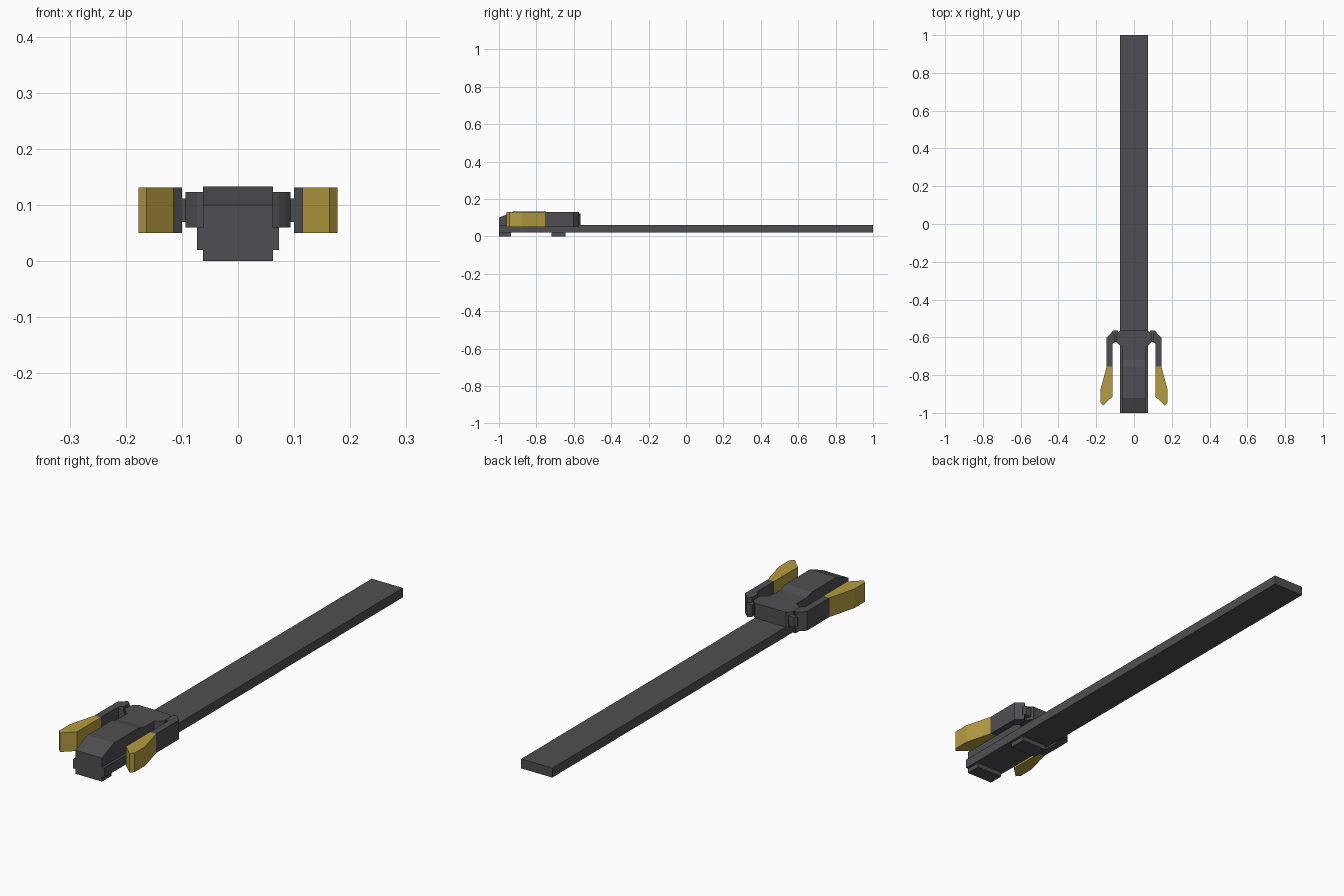
import bpy
import bmesh

cube = bpy.data.objects.get("Cube")
if cube:
    bpy.data.objects.remove(cube, do_unlink=True)


def material(name, colour):
    mat = bpy.data.materials.new(name)
    mat.use_nodes = True
    mat.diffuse_color = (*colour, 1)
    mat.node_tree.nodes["Principled BSDF"].inputs["Base Color"].default_value = (*colour, 1)
    return mat


GREY = material("dark grey", (0.078, 0.076, 0.084))
YELLOW = material("mustard yellow", (0.46, 0.335, 0.053))


def prism(name, points, low, high, mat, axis="z"):
    """Extrude an outline: xy points along z, or yz points along x."""
    def place(p, d):
        return (p[0], p[1], d) if axis == "z" else (d, p[0], p[1])
    bm = bmesh.new()
    bottom = [bm.verts.new(place(p, low)) for p in points]
    top = [bm.verts.new(place(p, high)) for p in points]
    bm.faces.new(bottom)
    bm.faces.new(top)
    for i in range(len(points)):
        j = (i + 1) % len(points)
        bm.faces.new((bottom[i], bottom[j], top[j], top[i]))
    bmesh.ops.recalc_face_normals(bm, faces=bm.faces)
    mesh = bpy.data.meshes.new(name)
    bm.to_mesh(mesh)
    bm.free()
    mesh.materials.append(mat)
    obj = bpy.data.objects.new(name, mesh)
    bpy.context.collection.objects.link(obj)
    return obj


def box(name, x0, x1, y0, y1, z0, z1, mat=GREY):
    return prism(name, [(x0, y0), (x1, y0), (x1, y1), (x0, y1)], z0, z1, mat)


def mirrored(points):
    """Complete a half outline across x = 0."""
    return points + [(-x, y) for x, y in reversed(points)]


# Strap and the two pads under it
box("strap", -0.073, 0.073, -1, 1, 0.02, 0.06)
box("front_pad", -0.062, 0.062, -1, -0.935, 0, 0.02)
box("rear_pad", -0.062, 0.062, -0.72, -0.645, 0, 0.02)

# Housing with sloped nose and a small step down at the rear
prism("housing", [(-1, 0.06), (-1, 0.10), (-0.92, 0.133), (-0.755, 0.133),
                  (-0.72, 0.123), (-0.60, 0.123), (-0.60, 0.06)],
      -0.062, 0.062, GREY, "x")

# Crosspiece carrying the hinges
prism("crosspiece", mirrored([(0.062, -0.65), (0.073, -0.645), (0.085, -0.635),
                              (0.094, -0.625), (0.094, -0.585), (0.073, -0.565)]),
      0.06, 0.123, GREY)

# Side levers, each with hinge, arm and coloured grip
for side, s in (("left", 1), ("right", -1)):
    def outline(points):
        return [(s * x, y) for x, y in points]
    prism(side + "_hinge", outline([(0.085, -0.625), (0.12, -0.625), (0.12, -0.575),
                                    (0.112, -0.565), (0.085, -0.565)]),
          0.07, 0.111, GREY)
    prism(side + "_lever_arm", outline([(0.115, -0.755), (0.145, -0.755), (0.145, -0.602),
                                        (0.115, -0.573), (0.10, -0.585), (0.10, -0.625),
                                        (0.115, -0.635)]),
          0.05, 0.131, GREY)
    prism(side + "_lever_grip", outline([(0.115, -0.755), (0.145, -0.755), (0.177, -0.875),
                                         (0.177, -0.945), (0.163, -0.96), (0.115, -0.915)]),
          0.05, 0.131, YELLOW)
